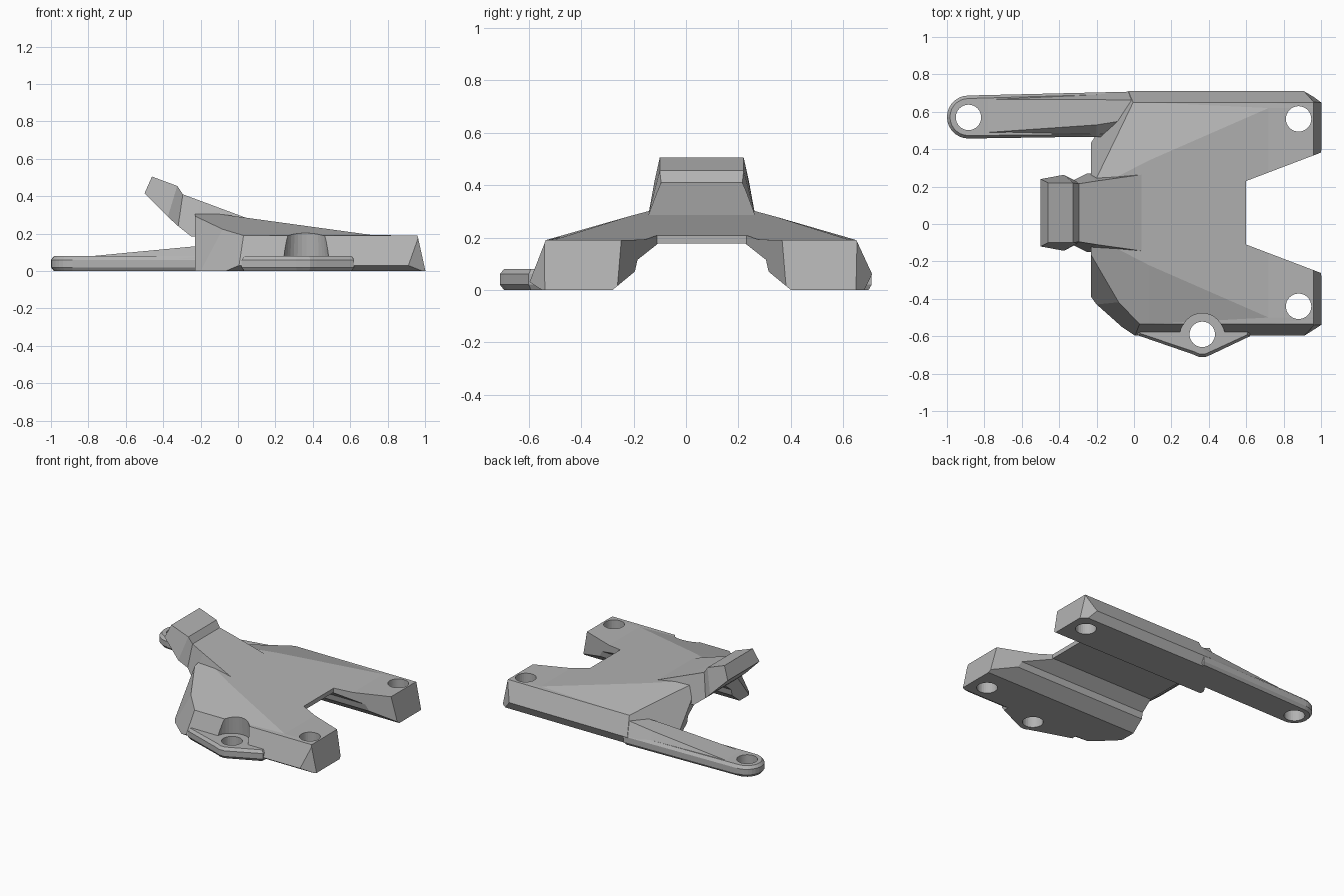
import bpy, bmesh, math
from mathutils import Vector

if "Cube" in bpy.data.objects:
    bpy.data.objects.remove(bpy.data.objects["Cube"])

MID = 0.06  # symmetry line of the arch

grey = bpy.data.materials.new("plain_grey")
grey.use_nodes = True
grey.diffuse_color = (0.45, 0.45, 0.45, 1)
grey.node_tree.nodes["Principled BSDF"].inputs["Base Color"].default_value = grey.diffuse_color


def finish(name, bm):
    bmesh.ops.recalc_face_normals(bm, faces=bm.faces)
    mesh = bpy.data.meshes.new(name)
    bm.to_mesh(mesh)
    bm.free()
    mesh.materials.append(grey)
    obj = bpy.data.objects.new(name, mesh)
    bpy.context.collection.objects.link(obj)
    return obj


def loft(rings):
    """Closed solid through rings of equal point count."""
    bm = bmesh.new()
    loops = [[bm.verts.new(p) for p in ring] for ring in rings]
    for a, b in zip(loops, loops[1:]):
        for i in range(len(a)):
            j = (i + 1) % len(a)
            bm.faces.new((a[i], a[j], b[j], b[i]))
    bm.faces.new(loops[0][::-1])
    bm.faces.new(loops[-1])
    bmesh.ops.recalc_face_normals(bm, faces=bm.faces)
    return bm


def slab(outline, top, edge):
    """Flat plate with chamfered top and bottom rims."""
    bm = loft([[(x, y, z) for x, y in outline] for z in (edge, top - edge)])
    for face in [f for f in bm.faces if abs(f.normal.z) > 0.9]:
        bmesh.ops.inset_region(bm, faces=[face], thickness=edge * 0.8, depth=edge)
    return bm


def slice_off(bm, a, b, c):
    """Cut along the plane through three points, keeping the inside."""
    a, b, c = Vector(a), Vector(b), Vector(c)
    n = (b - a).cross(c - a).normalized()
    if n.dot(Vector((0.4, MID, 0.1)) - a) > 0:
        n = -n
    cut = bmesh.ops.bisect_plane(bm, geom=bm.verts[:] + bm.edges[:] + bm.faces[:],
                                 plane_co=a, plane_no=n, clear_outer=True)
    rim = [e for e in cut["geom_cut"] if isinstance(e, bmesh.types.BMEdge)]
    bmesh.ops.holes_fill(bm, edges=rim, sides=0)


def circle(x, y, r, z, n=32):
    return [(x + r * math.cos(2 * math.pi * i / n), y + r * math.sin(2 * math.pi * i / n), z)
            for i in range(n)]


def carve(obj, bm):
    """Subtract a solid and discard it."""
    cutter = finish("cutter", bm)
    cutter.hide_render = True
    mod = obj.modifiers.new("cut", 'BOOLEAN')
    mod.operation, mod.solver, mod.object = 'DIFFERENCE', 'EXACT', cutter
    bpy.context.view_layer.update()
    done = bpy.data.meshes.new_from_object(obj.evaluated_get(bpy.context.evaluated_depsgraph_get()))
    obj.modifiers.clear()
    obj.data = done
    bpy.data.objects.remove(cutter)


def drill(obj, x, y, r=0.068):
    carve(obj, loft([circle(x, y, r, -0.5), circle(x, y, r, 0.8)]))


# Main body: sloping roof, ridge half width and height change along x
rings = []
for x, half, z in ((-0.23, 0.12, 0.323), (0.08, 0.28, 0.28), (0.72, 0.56, 0.192), (1.02, 0.56, 0.19)):
    section = [(-0.55, 0), (-0.597, 0.03), (-0.535, 0.19), (MID - half, z),
               (MID + half, z), (0.65, 0.19), (0.71, 0.06), (0.68, 0)]
    rings.append([(x, y, h) for y, h in section])
bm = loft(rings)
bmesh.ops.triangulate(bm, faces=bm.faces)
slice_off(bm, (-0.2, -0.43, 0), (-0.02, -0.59, 0), (0.03, -0.53, 0.2))
slice_off(bm, (-0.11, -0.36, 0.25), (-0.2, -0.2, 0.3), (-0.2, -0.43, 0))
slice_off(bm, (0, 0.65, 0.2), (-0.2, 0.25, 0.3), (-0.2, 0.42, 0.08))
slice_off(bm, (0.96, 0, 0.19), (0.96, 1, 0.19), (1.0, 0, 0.01))
slice_off(bm, (0.92, -0.595, 0), (1, -0.54, 0), (0.91, -0.575, 0.19))
slice_off(bm, (0.92, 0.71, 0), (1, 0.65, 0), (0.91, 0.69, 0.19))
body = finish("body", bm)

# Channel under the body
half_arch = [(0.38, -0.05), (0.34, 0), (0.255, 0.07), (0.245, 0.115), (0.165, 0.178)]
arch = [(MID - d, z) for d, z in half_arch] + [(MID + d, z) for d, z in half_arch[::-1]]
carve(body, loft([[(x, y, z) for y, z in arch] for x in (-1, 2)]))

# Open notch between the two legs
notch = [(0.6, MID - 0.17), (1.1, MID - 0.36), (1.1, MID + 0.36), (0.6, MID + 0.17)]
carve(body, loft([[(x, y, z) for x, y in notch] for z in (-1, 1)]))

# Bolt holes and the seat above the side ear
for y in (-0.44, 0.562):
    drill(body, 0.88, y)
carve(body, loft([circle(0.365, -0.59, 0.12, 0.078), circle(0.365, -0.59, 0.1, 0.4)]))
drill(body, 0.365, -0.59)

# Side ear
ear = finish("side_ear", slab([(0.02, -0.5), (0.02, -0.595), (0.31, -0.695), (0.345, -0.71),
                               (0.385, -0.71), (0.42, -0.695), (0.62, -0.6), (0.62, -0.5)],
                              0.08, 0.02))
drill(ear, 0.365, -0.59)

# Long arm with rounded end
tip = [(-0.885 + 0.115 * math.cos(a), 0.572 + 0.115 * math.sin(a))
       for a in (math.pi * (0.5 + i / 14) for i in range(15))]
arm = finish("long_arm", slab(tip + [(0.0, 0.47), (0.0, 0.708)], 0.08, 0.02))
drill(arm, -0.885, 0.57)

# Wedge that braces the arm against the body
finish("arm_brace", loft([
    [(-0.78, 0.48, 0.065), (-0.78, 0.49, 0.08), (-0.78, 0.665, 0.08), (-0.78, 0.67, 0.065)],
    [(-0.2, 0.465, 0.065), (-0.2, 0.53, 0.135), (-0.2, 0.665, 0.135), (-0.2, 0.698, 0.065)],
    [(0.02, 0.46, 0.065), (0.02, 0.565, 0.16), (0.02, 0.662, 0.16), (0.02, 0.708, 0.065)]]))


# Raised neck and head: top and bottom edge (x, z, half width) per station
def neck_ring(top, bottom):
    (x, z, w), (u, v, s) = top, bottom
    return [(x, MID - w, z), (x, MID + w, z), (u, MID + s, v), (u, MID - s, v)]


waist = neck_ring((-0.295, 0.41, 0.155), (-0.32, 0.24, 0.175))
finish("head", loft([neck_ring((-0.46, 0.505, 0.16), (-0.5, 0.415, 0.18)),
                     neck_ring((-0.325, 0.455, 0.16), (-0.375, 0.29, 0.203)), waist]))
finish("neck", loft([waist,
                     neck_ring((-0.2, 0.375, 0.17), (-0.25, 0.185, 0.21)),
                     neck_ring((0.05, 0.282, 0.205), (-0.05, 0.185, 0.22))]))
